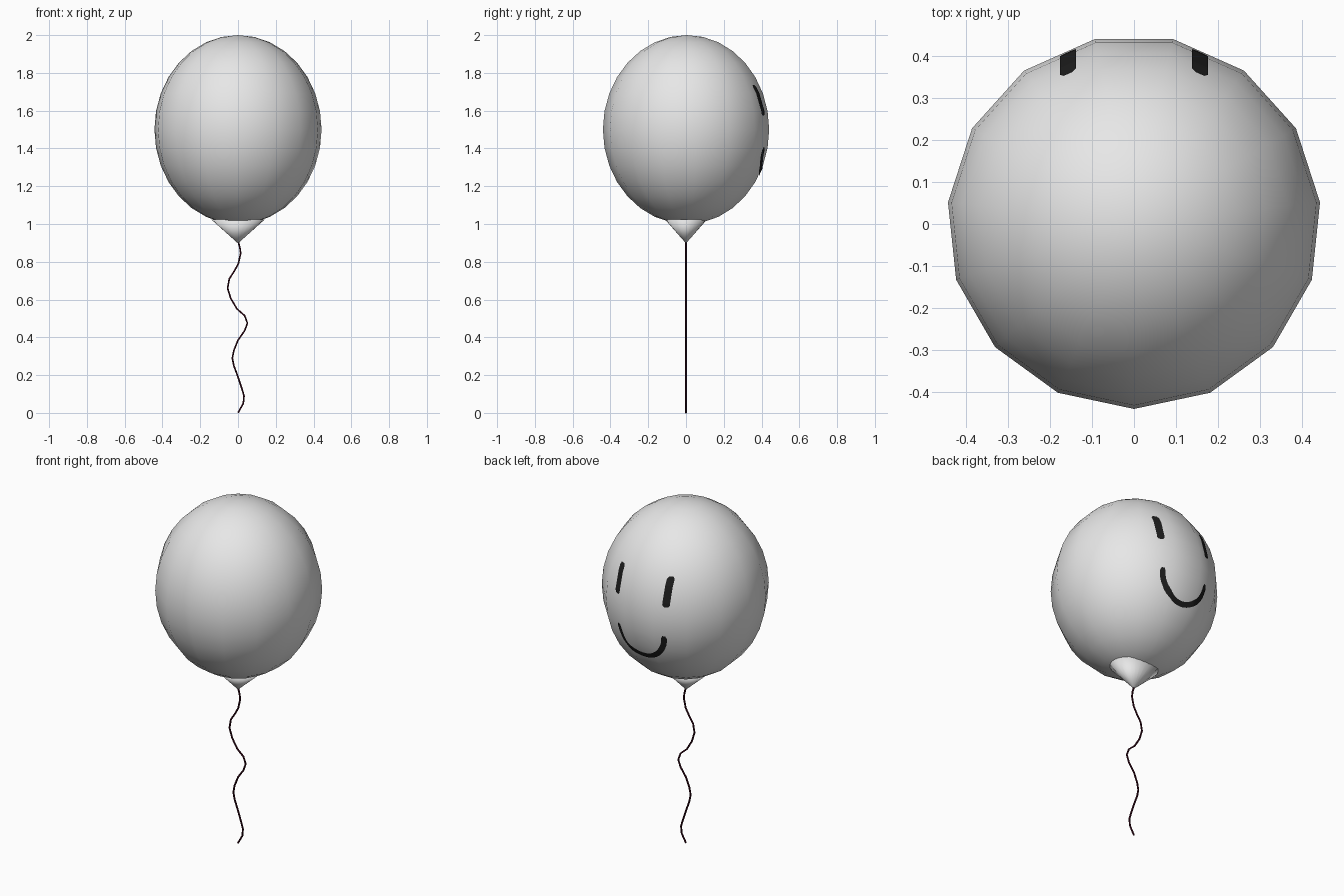
import bpy, bmesh, math
from mathutils import Vector, Matrix
from mathutils.bvhtree import BVHTree

if "Cube" in bpy.data.objects:
    bpy.data.objects.remove(bpy.data.objects["Cube"])


def material(name, col):
    m = bpy.data.materials.new(name)
    m.diffuse_color = (*col, 1)
    m.use_nodes = True
    m.node_tree.nodes["Principled BSDF"].inputs["Base Color"].default_value = m.diffuse_color
    return m


grey = material("light_grey", (0.8, 0.8, 0.8))
black = material("black", (0.012, 0.012, 0.012))
maroon = material("dark_maroon", (0.03, 0.002, 0.008))


def finish(name, bm, mat, smooth=True):
    me = bpy.data.meshes.new(name)
    bm.to_mesh(me)
    me.materials.append(mat)
    for p in me.polygons:
        p.use_smooth = smooth
    ob = bpy.data.objects.new(name, me)
    bpy.context.collection.objects.link(ob)
    return ob


# balloon: 15-sided stretched sphere with a vertex towards the front
bm = bmesh.new()
bmesh.ops.create_uvsphere(bm, u_segments=15, v_segments=16, radius=1)
first = min((v for v in bm.verts if abs(v.co.z) < 0.01),
            key=lambda v: math.hypot(v.co.x - 1, v.co.y))
turn = -math.pi / 2 - math.atan2(first.co.y, first.co.x)
bm.transform(Matrix.Translation((0, 0.005, 1.5))
             @ Matrix.Diagonal((0.445, 0.445, 0.5, 1))
             @ Matrix.Rotation(turn, 4, 'Z'))
bm.normal_update()
skin = BVHTree.FromBMesh(bm)
finish("balloon", bm, grey)
bm.free()

# knot: flattened cone, point down, rim buried in the balloon
bm = bmesh.new()
bmesh.ops.create_cone(bm, cap_ends=True, segments=24, radius1=0.0005, radius2=1, depth=1)
bm.transform(Matrix.Translation((0, 0, 0.96)) @ Matrix.Diagonal((0.14, 0.11, 0.125, 1)))
finish("knot", bm, grey)
bm.free()

# string: wavy thin cord
path = [(0, 0), (.028, .05), (.032, .09), (.02, .13), (0, .19), (-.022, .25),
        (-.03, .29), (-.022, .33), (0, .385), (.035, .435), (.05, .475),
        (.035, .515), (-.005, .55), (-.038, .605), (-.055, .66), (-.046, .71),
        (-.02, .75), (.002, .79), (.014, .845), (.01, .875), (0, .91)]
cu = bpy.data.curves.new("string", 'CURVE')
cu.dimensions = '3D'
cu.bevel_depth = 0.005
cu.bevel_resolution = 1
sp = cu.splines.new('POLY')
sp.points.add(len(path) - 1)
for p, (x, z) in zip(sp.points, path):
    p.co = (x, 0, z, 1)
cu.materials.append(maroon)
string = bpy.data.objects.new("string", cu)
bpy.context.collection.objects.link(string)


# painted strokes: ribbons laid on the balloon's back
def on_skin(x, z):
    hit, n, _, _ = skin.ray_cast(Vector((x, 1, z)), Vector((0, -1, 0)))
    return hit + n * 0.004


def stroke(name, pts, width):
    bm = bmesh.new()
    rows = []
    last = len(pts) - 1
    for i, (x, z) in enumerate(pts):
        a, b = pts[max(i - 1, 0)], pts[min(i + 1, last)]
        d = Vector((b[0] - a[0], b[1] - a[1])).normalized()
        w = width / 2 * (0.55 if i in (0, last) else 1)
        rows.append([bm.verts.new(on_skin(x - d.y * w * k, z + d.x * w * k))
                     for k in (-1, -0.33, 0.33, 1)])
    for r, s in zip(rows, rows[1:]):
        for j in range(3):
            bm.faces.new((r[j], r[j + 1], s[j + 1], s[j]))
    bm.normal_update()
    for f in bm.faces:
        if f.normal.y < 0:
            f.normal_flip()
    finish(name, bm, black, False)
    bm.free()


for side, label in ((-1, "left"), (1, "right")):
    stroke(label + "_eye", [(side * 0.155, 1.575 + 0.16 * i / 14) for i in range(15)], 0.038)

arc = [math.pi * i / 32 for i in range(33)]
stroke("smile", [(-0.143 * math.cos(t), 1.405 - 0.155 * math.sin(t)) for t in arc], 0.028)
